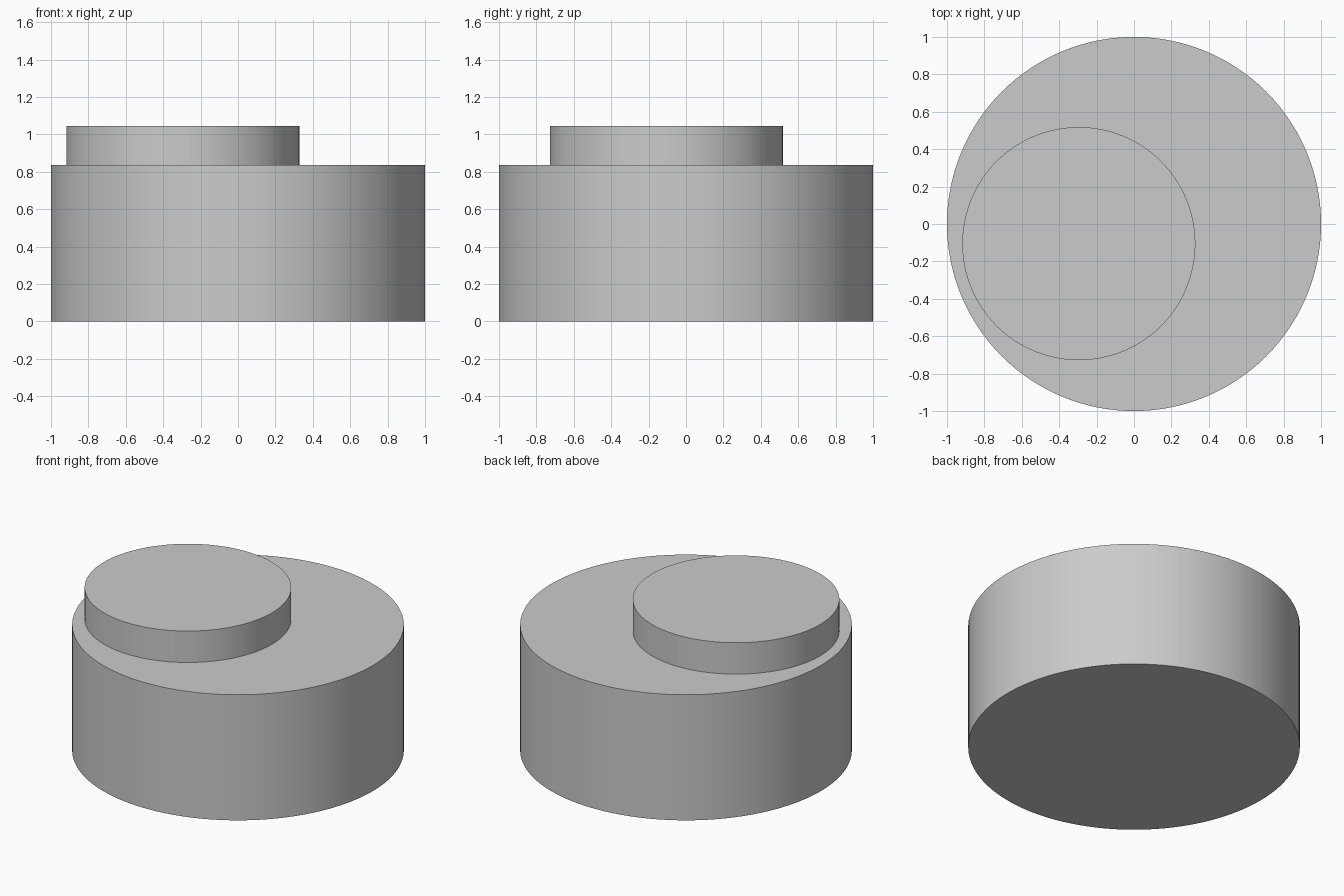
import bpy
import math

cube = bpy.data.objects.get("Cube")
if cube:
    bpy.data.objects.remove(cube, do_unlink=True)

# Single plain grey
grey = bpy.data.materials.new("light_grey")
grey.use_nodes = True
colour = (0.6, 0.6, 0.6, 1)
grey.diffuse_color = colour
grey.node_tree.nodes["Principled BSDF"].inputs["Base Color"].default_value = colour


def disc(name, radius, x, y, bottom, top):
    """Upright smooth cylinder between two heights."""
    bpy.ops.mesh.primitive_cylinder_add(
        vertices=128, radius=radius, depth=top - bottom,
        location=(x, y, (bottom + top) / 2))
    obj = bpy.context.object
    obj.name = name
    obj.data.materials.append(grey)
    bpy.ops.object.shade_smooth_by_angle(angle=math.radians(30))
    return obj


BASE_TOP = 0.836

# Wide drum, with an off-centre raised disc on top
base = disc("base_drum", 1.0, 0, 0, 0, BASE_TOP)
boss = disc("raised_disc", 0.623, -0.295, -0.105, BASE_TOP - 0.01, 1.045)

# Join the two into one solid, without hidden faces
union = base.modifiers.new("union", 'BOOLEAN')
union.operation = 'UNION'
union.solver = 'EXACT'
union.object = boss
bpy.context.view_layer.objects.active = base
bpy.ops.object.modifier_apply(modifier="union")
bpy.data.objects.remove(boss, do_unlink=True)
base.name = "stepped_drum"
bpy.ops.object.select_all(action='DESELECT')
base.select_set(True)
bpy.ops.object.shade_smooth_by_angle(angle=math.radians(30))
